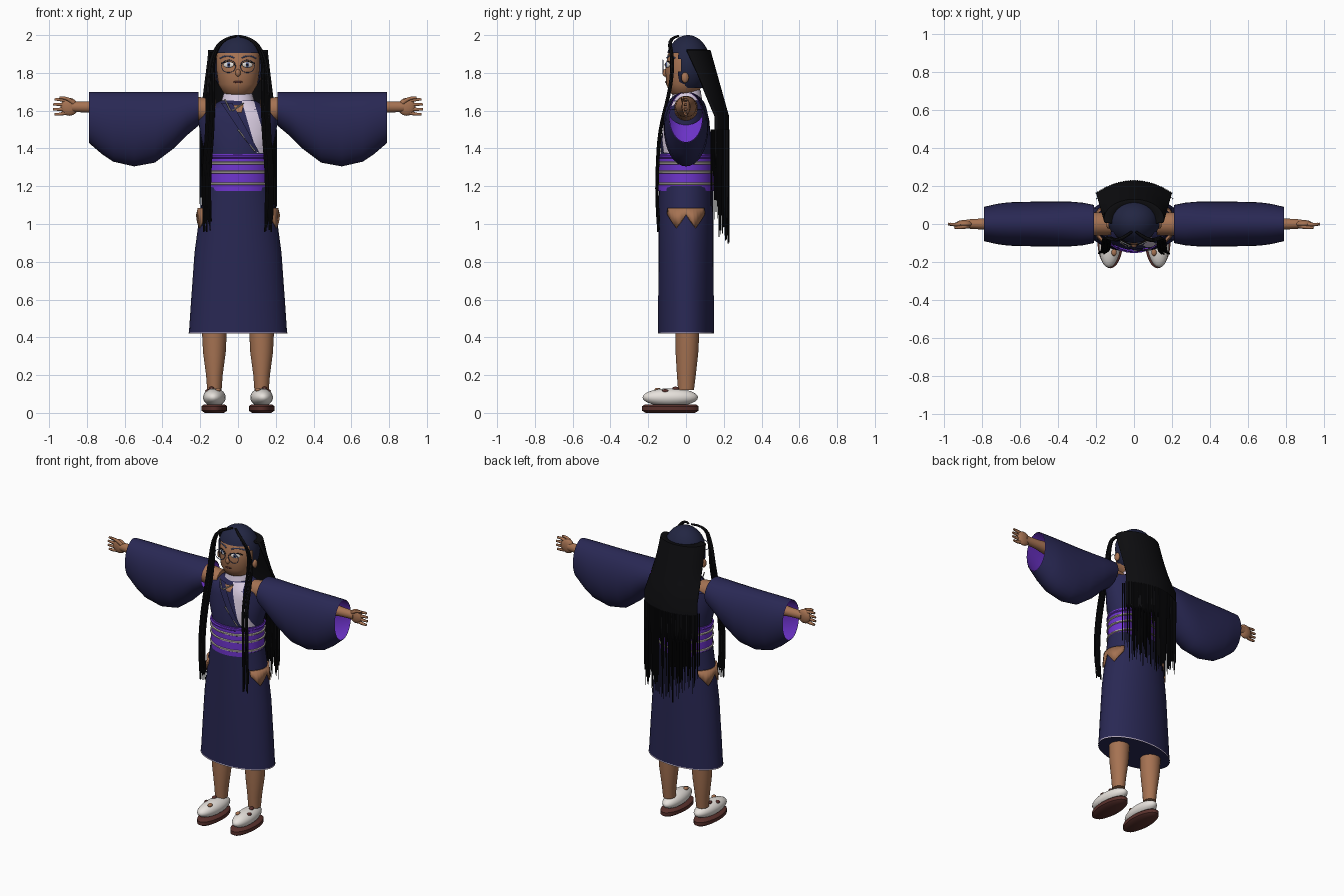
import bpy, bmesh, random
from math import sin, cos, pi, radians, sqrt
from mathutils import Matrix, Vector

random.seed(4)
if "Cube" in bpy.data.objects:
    bpy.data.objects.remove(bpy.data.objects["Cube"])


def material(name, r, g, b):
    m = bpy.data.materials.new(name)
    m.use_nodes = True
    m.diffuse_color = (r, g, b, 1)
    m.node_tree.nodes["Principled BSDF"].inputs["Base Color"].default_value = (r, g, b, 1)
    return m


SKIN = material("brown skin", .38, .17, .085)
NAVY = material("navy cloth", .022, .021, .088)
CAP = material("dark navy cap", .016, .019, .055)
PURPLE = material("purple silk", .16, .035, .62)
BEIGE = material("beige cord", .48, .44, .40)
WHITE = material("white shoe", .80, .76, .72)
LILAC = material("pale lilac collar", .70, .61, .76)
SOLE = material("dark brown sole", .10, .03, .025)
BLACK = material("black hair", .004, .004, .005)
IRIS = material("blue grey iris", .09, .13, .32)


def finish(name, bm, mat, angle=40):
    bmesh.ops.recalc_face_normals(bm, faces=bm.faces)
    me = bpy.data.meshes.new(name)
    bm.to_mesh(me)
    bm.free()
    me.materials.append(mat)
    me.shade_smooth()
    me.set_sharp_from_angle(angle=radians(angle))
    ob = bpy.data.objects.new(name, me)
    bpy.context.collection.objects.link(ob)
    return ob


def grid(name, rows, mat, closed=False, cap=False):
    """Skin a list of equally long point rows."""
    bm = bmesh.new()
    vs = [[bm.verts.new(p) for p in row] for row in rows]
    n = len(rows[0])
    for a, b in zip(vs, vs[1:]):
        for i in range(n if closed else n - 1):
            j = (i + 1) % n
            bm.faces.new((a[i], a[j], b[j], b[i]))
    if cap:
        bm.faces.new(vs[0])
        bm.faces.new(vs[-1])
    return finish(name, bm, mat)


def loft(name, rings, mat, cx=0, axis="z", side=1, cap=True, n=32):
    """Elliptical rings: (position, offset, radius a, radius b)."""
    rows = []
    for p, off, a, b in rings:
        ang = [2 * pi * i / n for i in range(n)]
        if axis == "z":
            rows.append([(cx + a * cos(t), off + b * sin(t), p) for t in ang])
        else:
            rows.append([(side * p, a * cos(t), off + b * sin(t)) for t in ang])
    return grid(name, rows, mat, True, cap)


def ball(name, loc, size, mat, rot=0):
    bm = bmesh.new()
    m = Matrix.Translation(loc) @ Matrix.Rotation(rot, 4, "Z") @ Matrix.Diagonal((*size, 1))
    bmesh.ops.create_uvsphere(bm, u_segments=24, v_segments=14, radius=1, matrix=m)
    return finish(name, bm, mat)


def strands(name, paths, radius, mat, taper=1.0):
    cu = bpy.data.curves.new(name, "CURVE")
    cu.dimensions = "3D"
    cu.bevel_depth = radius
    cu.bevel_resolution = 1
    cu.resolution_u = 4
    cu.use_fill_caps = True
    for path in paths:
        s = cu.splines.new("NURBS")
        s.points.add(len(path) - 1)
        for i, p in enumerate(path):
            s.points[i].co = (*p, 1)
            s.points[i].radius = 1 + (taper - 1) * i / (len(path) - 1)
        s.order_u = 3
        s.use_endpoint_u = True
    cu.materials.append(mat)
    ob = bpy.data.objects.new(name, cu)
    bpy.context.collection.objects.link(ob)
    return ob


def front_y(rings, x, z):
    """Front surface of a loft at x, z."""
    for (p, o, a, b), (p2, o2, a2, b2) in zip(rings, rings[1:]):
        if p <= z <= p2:
            t = (z - p) / (p2 - p)
            off, ra, rb = o + (o2 - o) * t, a + (a2 - a) * t, b + (b2 - b) * t
            return off - rb * sqrt(max(0, 1 - (x / ra) ** 2))
    return -.08


def plate(name, corners, rings, mat, lift=.006):
    """Thin four-cornered cloth panel draped on a loft."""
    a, b, c, d = [Vector(p) for p in corners]
    rows = []
    for i in range(9):
        l, r = a.lerp(d, i / 8), b.lerp(c, i / 8)
        pts = [l.lerp(r, j / 8) for j in range(9)]
        rows.append([(p.x, front_y(rings, p.x, p.y) - lift, p.y) for p in pts])
    return grid(name, rows, mat)


# Robe
skirt = [(.42, 0, .26, .147), (.6, 0, .248, .147), (.85, 0, .23, .146),
         (1.05, 0, .203, .145), (1.2, 0, .178, .143)]
torso = [(1.18, 0, .165, .138), (1.37, 0, .172, .136), (1.45, 0, .195, .132),
         (1.55, .005, .212, .118), (1.605, .005, .212, .105), (1.62, .005, .15, .095),
         (1.655, .005, .09, .08)]
loft("robe_skirt", skirt, NAVY)
loft("skirt_hem", [(.419, 0, .262, .149), (.426, 0, .262, .149)], LILAC, cap=False)
loft("robe_torso", torso, NAVY)
plate("lilac_lapel", [(.02, 1.65), (.085, 1.65), (.165, 1.375), (.10, 1.375)], torso, LILAC)
plate("navy_lapel", [(-.09, 1.64), (-.03, 1.64), (.115, 1.375), (.075, 1.395)], torso, NAVY, .014)
plate("chest_skin", [(-.03, 1.63), (.03, 1.63), (.02, 1.59), (-.01, 1.59)], torso, SKIN, .009)
strands("lapel_cords", [[(x, front_y(torso, x, z) - .018, z) for x, z in line] for line in
        (((-.07, 1.66), (-.04, 1.60)), ((-.03, 1.60), (.03, 1.64)), ((.0, 1.5), (.09, 1.385)))],
        .004, BEIGE)

# Sash with cords
loft("sash", [(1.175, 0, .176, .147), (1.275, 0, .174, .147), (1.37, 0, .174, .144)], PURPLE)
for i, z in enumerate((1.355, 1.322, 1.275, 1.213)):
    loft("sash_cord_%d" % i, [(z - .008, 0, .174, .146), (z - .004, 0, .181, .153),
         (z + .004, 0, .181, .153), (z + .008, 0, .174, .146)], BEIGE if i else PURPLE, cap=False)

# Head, neck and collar
head = [(1.675, -.01, .045, .045), (1.695, -.01, .078, .075), (1.74, -.008, .104, .097),
        (1.82, -.005, .115, .105), (1.9, 0, .113, .096), (1.95, 0, .08, .06)]
loft("head", head, SKIN)
loft("neck", [(1.58, .01, .06, .055), (1.72, .005, .055, .05)], SKIN)
loft("neck_collar", [(1.61, .005, .105, .09), (1.66, .005, .085, .08), (1.71, .005, .07, .072)],
     LILAC, cap=False)

# Cap with an opening for the face
bm = bmesh.new()
bmesh.ops.create_uvsphere(bm, u_segments=40, v_segments=30, radius=1, matrix=
                          Matrix.Translation((0, .01, 1.84)) @ Matrix.Diagonal((.136, .12, .16, 1)))
gone = [f for f in bm.faces if f.calc_center_median().z < 1.72 or
        (f.calc_center_median().y < -.035 and f.calc_center_median().z < 1.912)]
bmesh.ops.delete(bm, geom=gone, context="FACES")
finish("head_cap", bm, CAP)

# Face
ball("nose", (0, -.11, 1.80), (.014, .015, .02), SKIN)
ball("mouth", (0, front_y(head, 0, 1.752), 1.752), (.024, .005, .006), SOLE)
for s, side in ((1, "left"), (-1, "right")):
    def on_face(x, z, lift=.003):
        return (s * x, front_y(head, x, z) - lift, z)
    ball(side + "_ear", (s * .132, -.005, 1.775), (.014, .02, .028), SKIN)
    ball(side + "_eye", on_face(.05, 1.843), (.031, .006, .015), WHITE, s * .45)
    ball(side + "_iris", on_face(.048, 1.843, .006), (.012, .005, .014), IRIS, s * .4)
    ball(side + "_pupil", on_face(.048, 1.843, .009), (.006, .004, .007), BLACK, s * .4)
    strands(side + "_eyelashes", [[on_face(.016, 1.842, .006), on_face(.048, 1.872, .007),
            on_face(.088, 1.85, .007)]], .003, BLACK)
    strands(side + "_eyebrow", [[on_face(.02, 1.88), on_face(.055, 1.9), on_face(.095, 1.878)]],
            .004, IRIS)
    ring = [(s * (.05 + .038 * cos(t * pi / 8)), -.122, 1.835 + .034 * sin(t * pi / 8))
            for t in range(17)]
    strands(side + "_spectacle_rim", [ring], .002, IRIS)

# Limbs and sleeves, both sides
sleeve = [(.21, 1.61, .10, .09), (.27, 1.585, .112, .115), (.34, 1.55, .118, .15),
          (.44, 1.5125, .118, .1875), (.55, 1.5025, .117, .1975), (.66, 1.515, .114, .185),
          (.72, 1.535, .106, .165), (.79, 1.565, .09, .135)]
for s, side in ((1, "left"), (-1, "right")):
    loft(side + "_sleeve", sleeve, NAVY, axis="x", side=s, cap=False)
    loft(side + "_sleeve_lining", [(p, o, a - .004, b - .004) for p, o, a, b in sleeve],
         PURPLE, axis="x", side=s, cap=False)
    loft(side + "_arm", [(.12, 1.6, .06, .06), (.25, 1.615, .062, .064), (.6, 1.62, .055, .055),
         (.78, 1.62, .03, .03), (.88, 1.62, .024, .027)], SKIN, axis="x", side=s)
    ball(side + "_palm", (s * .893, 0, 1.62), (.047, .021, .047), SKIN)
    fingers = [[(s * .90, 0, 1.62 + k * .018), (s * .94, -.006, 1.62 + k * .028),
                (s * (.982 - .008 * abs(k)), 0, 1.62 + k * .026)] for k in (-1.5, -.5, .5, 1.5)]
    fingers.append([(s * .87, -.01, 1.64), (s * .905, -.02, 1.672), (s * .945, -.018, 1.668)])
    strands(side + "_fingers", fingers, .0125, SKIN, .55)

    loft(side + "_leg", [(.12, 0, .038, .042), (.2, .002, .044, .05), (.32, .005, .06, .06),
         (.46, .008, .067, .064)], SKIN, cx=s * .125)
    ball(side + "_shoe", (s * .125, -.083, .082), (.06, .147, .048), WHITE, s * .06)
    loft(side + "_shoe_sole", [(0, -.083, .05, .13), (.012, -.083, .068, .15),
         (.035, -.083, .068, .15), (.045, -.083, .055, .135)], SOLE, cx=s * .125)
    for k, (x, y, z) in enumerate(((.105, -.15, .122), (.16, -.11, .115), (.14, -.055, .128))):
        ball("%s_shoe_patch_%d" % (side, k), (s * x, y, z), (.014, .018, .011), SOLE if k else SKIN)

    # Bare hip patch with a ragged lower edge
    top, low = [], []
    for i in range(13):
        t = radians(-42 + 7 * i)
        low_z = 1.05 - .07 * (1 - abs(i % 6 - 3) / 3) if i % 6 else 1.05
        top.append((s * .213 * cos(t), .148 * sin(t), 1.085))
        low.append((s * .222 * cos(t), .149 * sin(t), low_z))
    hip = grid(side + "_hip_patch", [top, low], SKIN)
    hip.modifiers.new("thickness", "SOLIDIFY").thickness = .012

    # Long front lock sweeping from the crown
    lock = []
    for i in range(8):
        w = (i - 3.5) / 3.5 * .02
        d = random.uniform(-.006, .006)
        end = random.uniform(.95, 1.03)
        lock.append([(s * .01, -.04, 1.995), (s * (.08 + w * .3), -.095 + d, 1.985),
                     (s * (.14 + w * .5), -.07 + d, 1.88), (s * (.146 + w), -.08 + d, 1.72),
                     (s * (.148 + w), -.14 + d, 1.5), (s * (.165 + w), -.152 + d, 1.3),
                     (s * (.167 + w), -.155 + d, 1.12), (s * (.162 + w), -.145 + d, end)])
    strands(side + "_front_lock", lock, .0062, BLACK, .6)

# Long back hair: a solid fall that breaks into strands
COLS = 45


def hair_point(t, z):
    a = t * radians(100)
    up = Vector((.158 * sin(a), .025 + .105 * cos(a), 1.92))
    down = Vector((.2 * t, .228 - .065 * t * t, 1.57))
    if z > 1.57:
        p = up.lerp(down, (1.92 - z) / .35)
    else:
        p = down
    return Vector((p.x, p.y, z))


ts = [2 * i / (COLS - 1) - 1 for i in range(COLS)]
crown = [(.1 * sin(t * 1.745), .015 + .08 * cos(t * 1.745), 1.925) for t in ts]
fall = [crown] + [[hair_point(t, z) for t in ts] for z in (1.92, 1.8, 1.68, 1.57, 1.4)]
fall.append([hair_point(t, 1.3 + .05 * (i % 2)) for i, t in enumerate(ts)])
hair = grid("back_hair", fall, BLACK)
hair.modifiers.new("thickness", "SOLIDIFY").thickness = .014
tips = []
for layer in range(2):
    for t in ts:
        end = random.uniform(.87, 1.02) + .06 * abs(t) + .1 * layer
        back = Vector((.004 * layer, -.03 * layer, 0))
        tips.append([hair_point(t, z) + back for z in (1.5, 1.3, 1.1, end)])
strands("hair_strands", tips, .0036, BLACK, .6)
